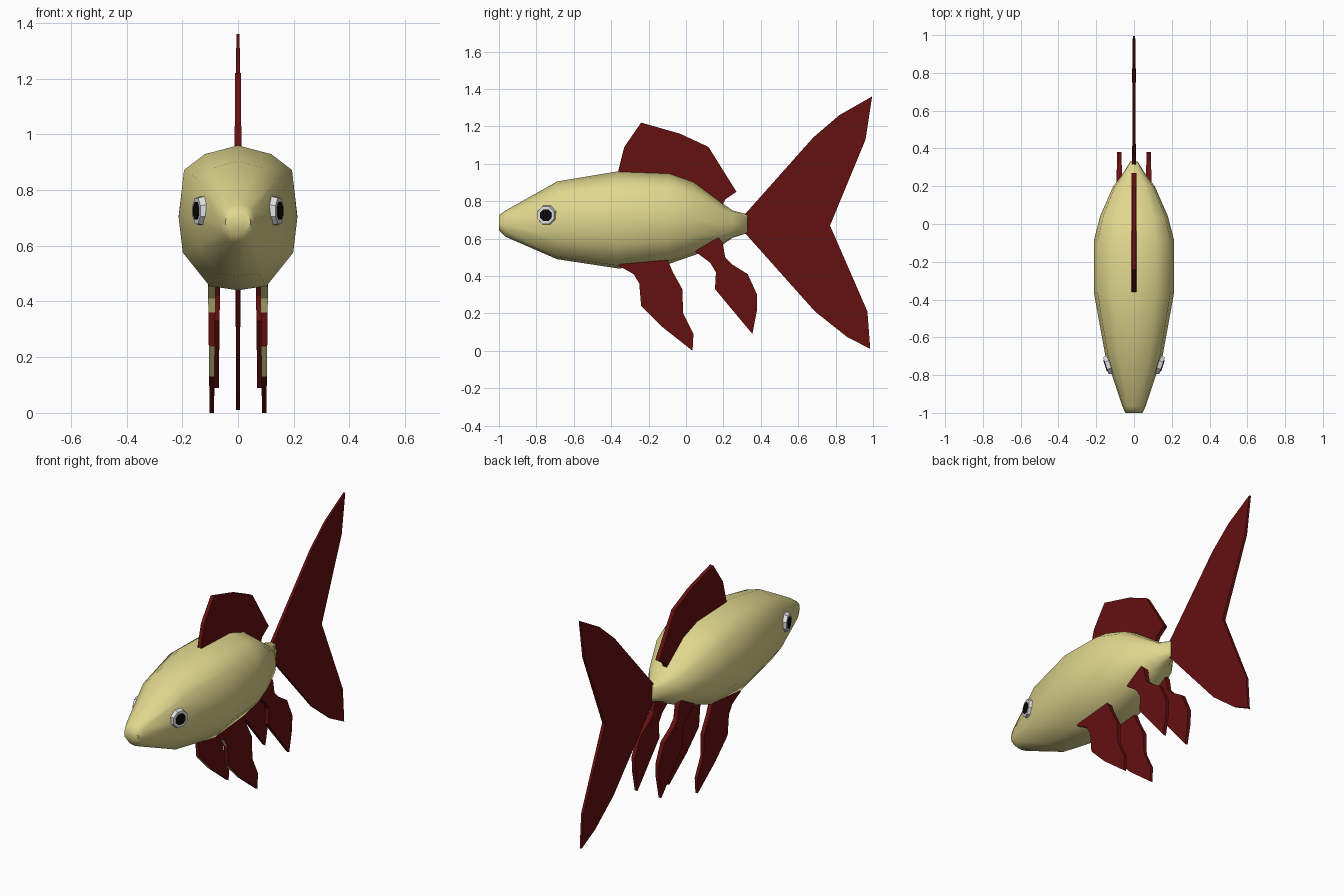
import bpy, bmesh, math
from mathutils import Vector, Matrix

if "Cube" in bpy.data.objects:
    bpy.data.objects.remove(bpy.data.objects["Cube"])


def material(name, rgb):
    m = bpy.data.materials.new(name)
    m.diffuse_color = (*rgb, 1)
    m.use_nodes = True
    m.node_tree.nodes["Principled BSDF"].inputs["Base Color"].default_value = m.diffuse_color
    return m


CREAM = material("cream scales", (0.75, 0.68, 0.27))
RED = material("deep red fin", (0.13, 0.005, 0.005))
WHITE = material("eye white", (0.75, 0.75, 0.78))
BLACK = material("pupil black", (0.003, 0.003, 0.003))


def finish(bm, name, *mats):
    bmesh.ops.recalc_face_normals(bm, faces=bm.faces)
    me = bpy.data.meshes.new(name)
    bm.to_mesh(me)
    bm.free()
    ob = bpy.data.objects.new(name, me)
    bpy.context.collection.objects.link(ob)
    for m in mats:
        me.materials.append(m)
    return ob


# Body: a twelve-sided section lofted from nose to tail stem
half = [(0, 1), (0.56, 0.94), (0.91, 0.83), (1, 0.5), (0.93, 0.26), (0.48, 0.03), (0, 0)]
section = half + [(-x, t) for x, t in half[-2:0:-1]]
stations = [  # y, bottom z, top z, half width
    (-1.0, 0.645, 0.725, 0.045), (-0.965, 0.61, 0.75, 0.062),
    (-0.69, 0.49, 0.905, 0.153), (-0.36, 0.44, 0.96, 0.213),
    (-0.09, 0.465, 0.95, 0.213), (0.04, 0.51, 0.905, 0.18),
    (0.2, 0.57, 0.785, 0.11), (0.25, 0.605, 0.75, 0.07),
    (0.33, 0.63, 0.73, 0.02)]
bm = bmesh.new()
rings = [[bm.verts.new((x * w, y, lo + t * (hi - lo))) for x, t in section]
         for y, lo, hi, w in stations]
n = len(section)
for a, b in zip(rings, rings[1:]):
    for i in range(n):
        j = (i + 1) % n
        bm.faces.new((a[i], a[j], b[j], b[i]))
bm.faces.new(rings[0])
bm.faces.new(rings[-1])
body = finish(bm, "body", CREAM)
bpy.context.view_layer.objects.active = body
body.select_set(True)
bpy.ops.object.shade_smooth_by_angle(angle=math.radians(60))
body.select_set(False)


def fin(name, outline, x, thick, tip_thick, pale_edge=False):
    """Flat fin from a (y, z) outline, thinning away from the body."""
    bm = bmesh.new()
    sides = []
    reach = max(abs(z - 0.65) for _, z in outline)
    for s in (-1, 1):
        ring = []
        for y, z in outline:
            k = abs(z - 0.65) / reach
            ring.append(bm.verts.new((x + s * (thick + (tip_thick - thick) * k), y, z)))
        sides.append(ring)
        bm.faces.new(ring)
    m = len(outline)
    for i in range(m):
        j = (i + 1) % m
        bm.faces.new((sides[0][i], sides[0][j], sides[1][j], sides[1][i]))
    ob = finish(bm, name, RED, CREAM)
    if pale_edge:  # pale slanting leading edges
        for f in ob.data.polygons:
            if f.normal.y < -0.4 and f.normal.z < -0.4 and f.center.z > 0.12:
                f.material_index = 1
    return ob


# Single fins on the centre line
fin("dorsal_fin", [(-0.36, 0.94), (-0.36, 0.97), (-0.33, 1.09), (-0.24, 1.22), (-0.03, 1.16),
                   (0.12, 1.09), (0.27, 0.85), (0.21, 0.81), (0.19, 0.77), (0.05, 0.85),
                   (-0.1, 0.91)], 0, 0.013, 0.011)
fin("tail_fin", [(0.315, 0.73), (0.68, 1.14), (0.82, 1.26), (0.995, 1.36), (0.96, 1.13),
                 (0.77, 0.67), (0.97, 0.21), (0.985, 0.01), (0.86, 0.075), (0.69, 0.21),
                 (0.315, 0.63)], 0, 0.010, 0.006)

# Paired lower fins
pelvic = [(-0.36, 0.455), (-0.28, 0.41), (-0.25, 0.36), (-0.24, 0.24), (-0.13, 0.13),
          (0.035, 0.0), (0.04, 0.09), (0.0, 0.17), (-0.015, 0.2), (-0.02, 0.33),
          (-0.07, 0.42), (-0.1, 0.49), (-0.15, 0.53), (-0.3, 0.52)]
anal = [(0.05, 0.53), (0.13, 0.47), (0.16, 0.42), (0.155, 0.33), (0.355, 0.09), (0.38, 0.22),
        (0.38, 0.30), (0.33, 0.41), (0.25, 0.46), (0.21, 0.50), (0.195, 0.58), (0.15, 0.63),
        (0.08, 0.6)]
for s, side in ((-1, "left"), (1, "right")):
    fin("pelvic_fin_" + side, pelvic, s * 0.094, 0.016, 0.008, True)
    fin("anal_fin_" + side, anal, s * 0.078, 0.016, 0.009)

    # Eye: shallow eight-sided disc lying along the cheek, with a pupil plate
    out = Vector((s * 0.95, -0.31, 0)).normalized()
    rot = out.to_track_quat('Z', 'Y').to_matrix().to_4x4()
    for name, r1, r2, d, off, mat in (("eye_", 0.058, 0.050, 0.03, 0.002, WHITE),
                                      ("pupil_", 0.035, 0.033, 0.006, 0.018, BLACK)):
        bm = bmesh.new()
        bmesh.ops.create_cone(bm, cap_ends=True, segments=8, radius1=r1, radius2=r2, depth=d,
                              matrix=Matrix.Translation(Vector((s * 0.133, -0.745, 0.725)) + out * off)
                              @ rot @ Matrix.Rotation(math.pi / 8, 4, 'Z'))
        finish(bm, name + side, mat)
